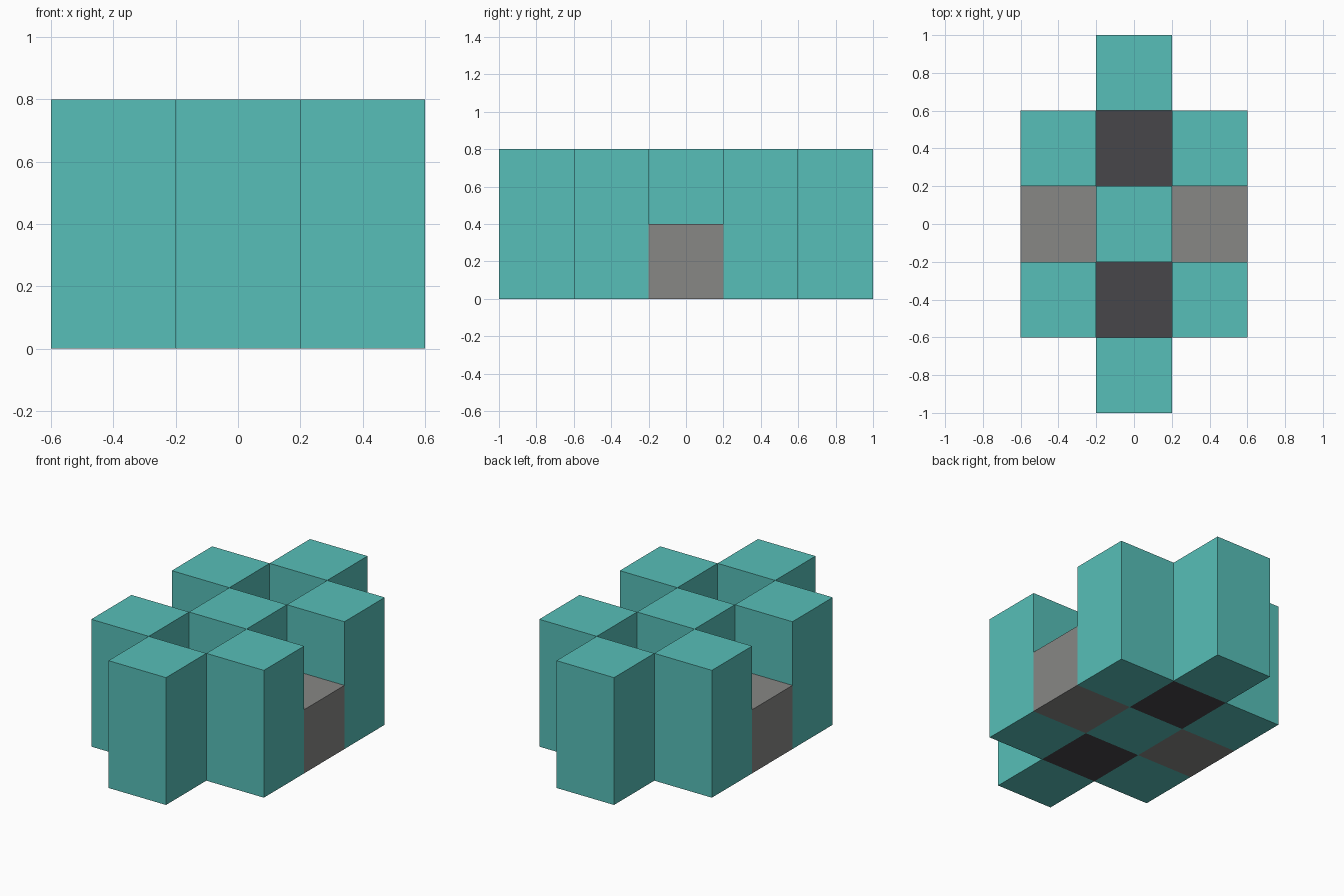
import bpy
import bmesh
from mathutils import Matrix, Vector

default_cube = bpy.data.objects.get("Cube")
if default_cube:
    bpy.data.objects.remove(default_cube, do_unlink=True)

CELL = 0.4
TALL, LOW, THIN = 0.8, 0.4, 0.005


def make_material(name, rgb):
    mat = bpy.data.materials.new(name)
    mat.use_nodes = True
    colour = (*rgb, 1.0)
    mat.diffuse_color = colour
    mat.node_tree.nodes["Principled BSDF"].inputs["Base Color"].default_value = colour
    return mat


teal = make_material("teal", (0.095, 0.521, 0.479))
grey = make_material("grey", (0.242, 0.242, 0.235))
charcoal = make_material("charcoal", (0.063, 0.061, 0.068))


def add_block(name, column, row, height, mat):
    """Square block standing on the ground in one cell of the layout."""
    mesh = bpy.data.meshes.new(name)
    bm = bmesh.new()
    place = Matrix.Translation(Vector((column * CELL, row * CELL, height / 2)))
    bmesh.ops.create_cube(bm, size=1, matrix=place @ Matrix.Diagonal((CELL, CELL, height, 1)))
    bm.to_mesh(mesh)
    bm.free()
    mesh.materials.append(mat)
    bpy.context.collection.objects.link(bpy.data.objects.new(name, mesh))


# Tall centre pillar
add_block("centre_pillar", 0, 0, TALL, teal)

# Front and back halves: end pillar, corner pillars and sunken floor
for end, sign in (("front", -1), ("back", 1)):
    add_block(end + "_pillar", 0, 2 * sign, TALL, teal)
    add_block(end + "_left_pillar", 1, sign, TALL, teal)
    add_block(end + "_right_pillar", -1, sign, TALL, teal)
    add_block(end + "_floor", 0, sign, THIN, charcoal)

# Half-height side blocks
for side, sign in (("left", 1), ("right", -1)):
    add_block(side + "_low_block", sign, 0, LOW, grey)
